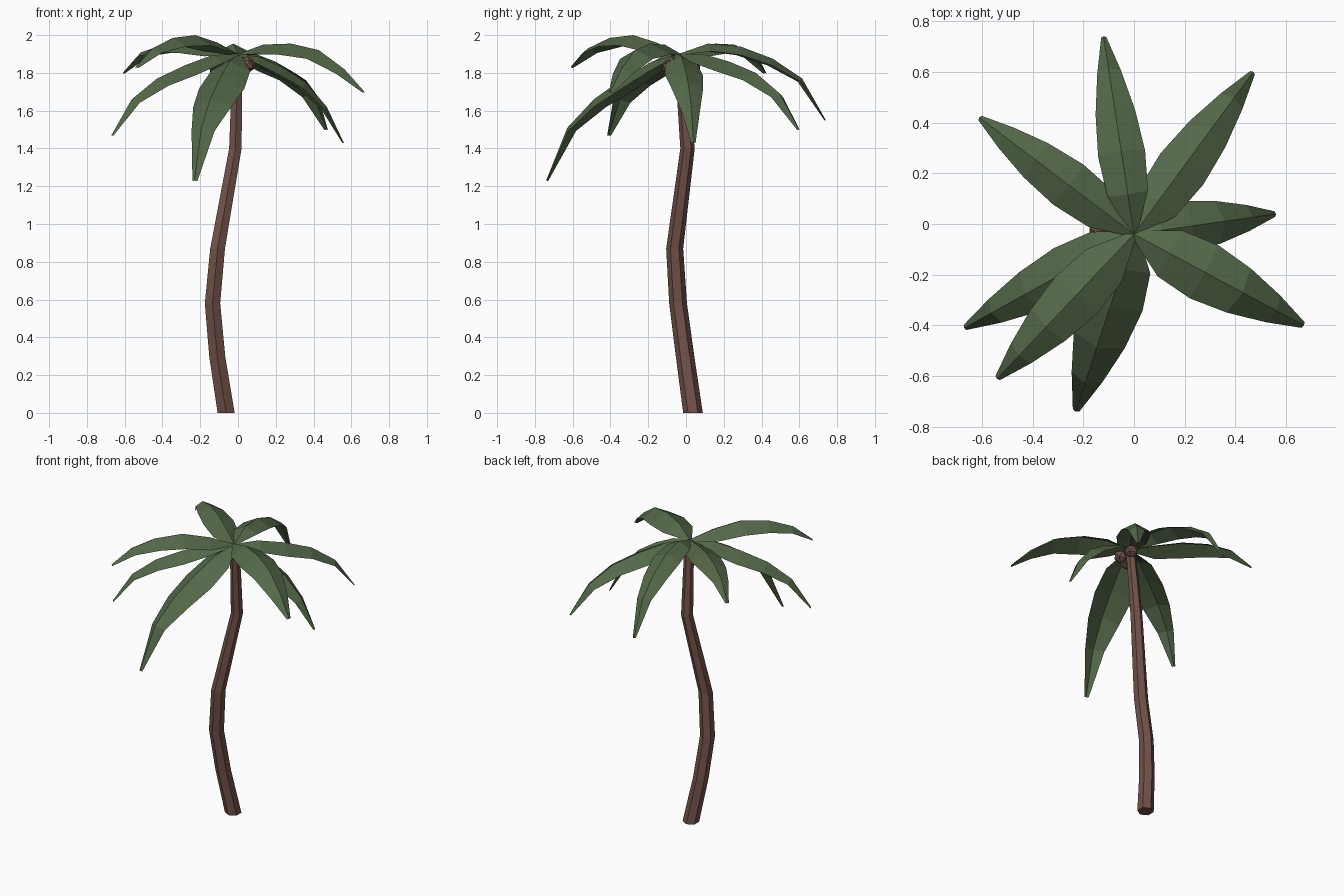
import bpy, bmesh, math
from mathutils import Vector

if "Cube" in bpy.data.objects:
    bpy.data.objects.remove(bpy.data.objects["Cube"])


def material(name, rgb):
    m = bpy.data.materials.new(name)
    m.diffuse_color = (*rgb, 1)
    m.use_nodes = True
    m.node_tree.nodes["Principled BSDF"].inputs["Base Color"].default_value = m.diffuse_color
    return m


BARK = material("bark brown", (0.165, 0.082, 0.066))
LEAF = material("leaf green", (0.088, 0.138, 0.066))


def finish(bm, name, mat):
    me = bpy.data.meshes.new(name)
    bm.to_mesh(me)
    bm.free()
    me.materials.append(mat)
    ob = bpy.data.objects.new(name, me)
    bpy.context.collection.objects.link(ob)
    return ob


# Trunk: hexagonal rings along a bent path (x, y, z, radius)
path = [(-0.063, 0.037, 0.0, 0.052), (-0.11, -0.005, 0.3, 0.049),
        (-0.135, -0.042, 0.58, 0.047), (-0.108, -0.06, 0.87, 0.045),
        (-0.014, 0.008, 1.4, 0.038), (-0.008, -0.012, 1.65, 0.034),
        (-0.002, -0.035, 1.89, 0.03)]
bm = bmesh.new()
rings = []
for x, y, z, r in path:
    rings.append([bm.verts.new((x + r * math.cos(a), y + r * math.sin(a), z))
                  for a in (math.radians(30 + 60 * i) for i in range(6))])
for a, b in zip(rings, rings[1:]):
    for i in range(6):
        j = (i + 1) % 6
        bm.faces.new((a[i], a[j], b[j], b[i]))
bm.faces.new(rings[0][::-1])
bm.faces.new(rings[-1])
finish(bm, "trunk", BARK)

# Fronds: folded leaves, each with a tip (x, y), width scale and ridge heights
HUB = Vector((0, -0.04, 1.9))
STEPS = [0, 0.2, 0.42, 0.64, 0.84, 1]
WIDTHS = [0.015, 0.095, 0.11, 0.092, 0.056, 0.012]
fronds = [
    (-0.12, 0.74, 0.85, (1.955, 1.94, 1.875, 1.77, 1.55)),
    (0.47, 0.60, 0.95, (1.90, 1.86, 1.80, 1.69, 1.50)),
    (0.56, 0.04, 0.92, (1.885, 1.83, 1.75, 1.62, 1.43)),
    (0.67, -0.40, 1.08, (1.95, 1.955, 1.92, 1.82, 1.70)),
    (-0.23, -0.74, 1.15, (1.86, 1.77, 1.66, 1.51, 1.23)),
    (-0.54, -0.61, 1.0, (1.96, 2.0, 1.985, 1.93, 1.83)),
    (-0.67, -0.41, 0.95, (1.895, 1.84, 1.77, 1.66, 1.47)),
    (-0.61, 0.42, 0.9, (1.93, 1.955, 1.95, 1.91, 1.80)),
]
for n, (tx, ty, scale, heights) in enumerate(fronds):
    flat = Vector((tx - HUB.x, ty - HUB.y, 0))
    side = Vector((-flat.y, flat.x, 0)).normalized()
    ridge = []
    for s, z in zip(STEPS, (HUB.z, *heights)):
        p = HUB + flat * s
        ridge.append(Vector((p.x, p.y, z)))
    bm = bmesh.new()
    rows = []
    for i, p in enumerate(ridge):
        along = (ridge[min(i + 1, 5)] - ridge[max(i - 1, 0)]).normalized()
        up = along.cross(side)
        w = WIDTHS[i] * scale
        rows.append([bm.verts.new(p + side * w - up * w * 0.5),
                     bm.verts.new(p),
                     bm.verts.new(p - side * w - up * w * 0.5)])
    for a, b in zip(rows, rows[1:]):
        for k in (0, 1):
            bm.faces.new((a[k], a[k + 1], b[k + 1], b[k]))
    finish(bm, f"frond_{n + 1}", LEAF)

# Coconuts under the crown
for n, c in enumerate([(0.05, 0.035, 1.84), (0.05, -0.07, 1.845), (-0.015, -0.085, 1.83)]):
    bm = bmesh.new()
    bmesh.ops.create_icosphere(bm, subdivisions=1, radius=0.045)
    bmesh.ops.translate(bm, verts=bm.verts, vec=c)
    finish(bm, f"coconut_{n + 1}", BARK)
